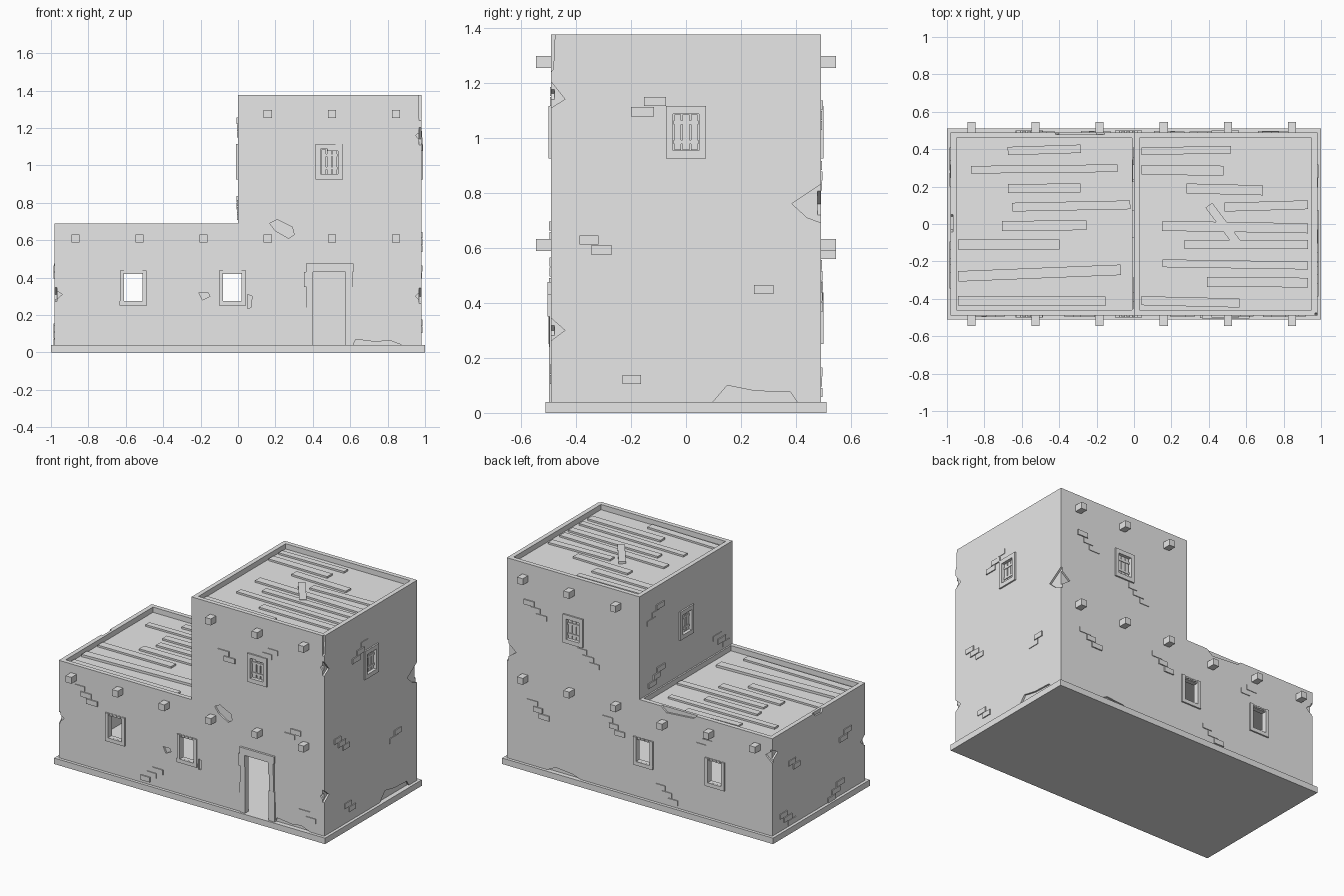
import bpy, bmesh, math, random

random.seed(4)
if "Cube" in bpy.data.objects:
    bpy.data.objects.remove(bpy.data.objects["Cube"], do_unlink=True)

clay = bpy.data.materials.new("pale_clay")
clay.use_nodes = True
clay.diffuse_color = (0.8, 0.8, 0.8, 1)
for node in clay.node_tree.nodes:
    if node.type == "BSDF_PRINCIPLED":
        node.inputs["Base Color"].default_value = clay.diffuse_color

# Each side maps (along, up, outward) to a place on that wall
WX, WY = 0.98, 0.49
SIDES = {
    "front": lambda u, v, d: (u, -WY - d, v),
    "back": lambda u, v, d: (u, WY + d, v),
    "right": lambda u, v, d: (WX + d, u, v),
    "left": lambda u, v, d: (-WX - d, u, v),
    "tower_left": lambda u, v, d: (-d, u, v),
    "roof": lambda u, v, d: (u, v, d),
}


def prism(name, side, points, inner, outer):
    """Closed solid from an outline on a wall, between two depths."""
    place = SIDES[side]
    bm = bmesh.new()
    low = [bm.verts.new(place(u, v, inner)) for u, v in points]
    high = [bm.verts.new(place(u, v, outer)) for u, v in points]
    bm.faces.new(low)
    bm.faces.new(high)
    n = len(points)
    for i in range(n):
        j = (i + 1) % n
        bm.faces.new((low[i], low[j], high[j], high[i]))
    bmesh.ops.recalc_face_normals(bm, faces=bm.faces)
    mesh = bpy.data.meshes.new(name)
    bm.to_mesh(mesh)
    bm.free()
    mesh.materials.append(clay)
    obj = bpy.data.objects.new(name, mesh)
    bpy.context.scene.collection.objects.link(obj)
    return obj


def rect(u0, u1, v0, v1):
    return [(u0, v0), (u1, v0), (u1, v1), (u0, v1)]


def block(name, side, u, v, w, h, inner, outer):
    return prism(name, side, rect(u - w / 2, u + w / 2, v - h / 2, v + h / 2), inner, outer)


# Stepped walls and foundation
LOW, TALL, T = 0.69, 1.375, 0.03
block("foundation", "roof", 0, 0, 2, 1.02, 0, 0.04)
walls = prism("walls", "front", [(-WX, 0.02), (WX, 0.02), (WX, TALL), (0, TALL),
                                 (0, LOW), (-WX, LOW)], -2 * WY, 0)
cutters = []


def cut(side, points, inner, outer=0.04):
    cutter = prism("cutter", side, points, inner, outer)
    cutter.hide_render = True
    cutters.append(cutter)


# Hollow inside, and sunken roofs behind the parapets
X = WX - T
cut("front", [(-X, T), (X, T), (X, TALL - 0.07), (T, TALL - 0.07),
              (T, LOW - 0.07), (-X, LOW - 0.07)], T - 2 * WY, -T)
LOW_ROOF, TALL_ROOF = LOW - 0.035, TALL - 0.035
cut("roof", rect(-X, -0.01, T - WY, WY - T), LOW_ROOF, LOW + 0.1)
cut("roof", rect(T, X, T - WY, WY - T), TALL_ROOF, TALL + 0.1)

# Open ground floor windows with a sill and side posts
for side in ("front", "back"):
    for x in (-0.56, -0.03):
        cut(side, rect(x - 0.05, x + 0.05, 0.275, 0.42), -0.05)
        block("window_sill", side, x, 0.262, 0.145, 0.025, -0.01, 0.01)
        for s in (-1, 1):
            block("window_post", side, x + s * 0.061, 0.355, 0.022, 0.165, -0.01, 0.01)
        for i in range(5):
            block("window_top_chip", side, x + (i - 2) * 0.027, 0.431, 0.018, 0.012, -0.01, 0.006)

# Shuttered tower windows
for side, u in (("front", 0.488), ("back", 0.488), ("right", 0), ("tower_left", 0)):
    z = 1.02
    cut(side, rect(u - 0.048, u + 0.048, z - 0.067, z + 0.067), -0.018)
    for s in (-1, 1):
        block("shutter_frame_side", side, u + s * 0.06, z, 0.025, 0.19, -0.01, 0.01)
        block("shutter_frame_bar", side, u, z + s * 0.081, 0.095, 0.028, -0.01, 0.01)
    for i in (-1, 0, 1):
        block("shutter_plank", side, u + i * 0.03, z, 0.024, 0.13, -0.02, -0.008)
    for s in (-1, 1):
        block("shutter_brace", side, u, z + s * 0.035, 0.09, 0.014, -0.02, -0.004)

# Doorway with stacked stone jambs
cut("front", rect(0.4, 0.575, T, 0.43), -0.05)
for inside, way in ((0.4, -1), (0.575, 1)):
    z = 0.04
    for h in (0.13, 0.07, 0.11, 0.08):
        w = random.uniform(0.034, 0.048)
        block("door_jamb", "front", inside + way * w / 2, z + h / 2, w, h, -0.025,
              random.uniform(0.006, 0.013))
        z += h
block("door_lintel", "front", 0.49, 0.453, 0.255, 0.047, -0.025, 0.014)

# Beam ends
for side in ("front", "back"):
    for i in range(6):
        x = -0.87 + i * 0.343
        z = 0.58 if side == "back" and i == 2 else 0.61
        block("beam_end", side, x, z, 0.043, 0.043, -0.02, 0.055)
        if i > 2:
            block("beam_end", side, x, 1.275, 0.043, 0.043, -0.02, 0.055)

# Plaster chips, some running over the corners and edges
E, F = WY + 0.03, WX + 0.03
chips = {
    "front": [
        [(0.17, 0.69), (0.21, 0.71), (0.29, 0.67), (0.3, 0.63), (0.27, 0.61), (0.2, 0.65)],
        [(-0.21, 0.32), (-0.16, 0.32), (-0.15, 0.3), (-0.19, 0.28)],
        [(0.05, 0.31), (0.075, 0.3), (0.07, 0.24), (0.05, 0.235)],
        [(-F, 0.36), (-0.94, 0.31), (-F, 0.25)],
        [(F, 1.21), (0.95, 1.16), (F, 1.09)],
        [(F, 0.36), (0.95, 0.3), (F, 0.24)],
        [(0.61, T), (0.63, 0.07), (0.74, 0.056), (0.81, 0.065), (0.9, T)],
    ],
    "right": [
        [(-E, 1.24), (-0.44, 1.14), (-E, 1.09)],
        [(E, 0.85), (0.385, 0.76), (0.44, 0.71), (E, 0.68)],
        [(-E, 0.37), (-0.44, 0.3), (-E, 0.24)],
        [(0.09, T), (0.15, 0.1), (0.25, 0.08), (0.38, 0.075), (0.41, T)],
        [(-E, 1.4), (-0.475, 1.4), (-0.482, 1.25), (-E, 1.2)],
    ],
    "back": [
        [(-0.45, 0.72), (-0.4, 0.67), (-0.2, 0.655), (-0.12, 0.72)],
        [(F, 0.84), (0.91, 0.76), (F, 0.69)],
        [(-F, 0.63), (-0.93, 0.57), (-F, 0.5)],
        [(0.4, T), (0.5, 0.06), (0.62, 0.07), (0.7, T)],
    ],
    "left": [
        [(-0.06, 0.72), (-0.03, 0.665), (0.04, 0.67), (0.07, 0.72)],
        [(E, 0.63), (0.43, 0.58), (E, 0.52)],
        [(-E, 0.37), (-0.44, 0.31), (-E, 0.25)],
    ],
}
for side, outlines in chips.items():
    for outline in outlines:
        cut(side, outline, -0.012)

# Carve all openings, then discard the helpers
for cutter in cutters:
    mod = walls.modifiers.new("carve", "BOOLEAN")
    mod.operation, mod.solver, mod.object = "DIFFERENCE", "EXACT", cutter
bpy.context.view_layer.update()
graph = bpy.context.evaluated_depsgraph_get()
carved = bpy.data.meshes.new_from_object(walls.evaluated_get(graph))
walls.modifiers.clear()
walls.data = carved
for cutter in cutters:
    bpy.data.objects.remove(cutter, do_unlink=True)

# Small groups of exposed bricks
bricks = {
    "front": [(-0.8, 0.53), (-0.27, 0.13), (0.26, 1.05), (0.58, 1.15), (0.75, 0.66), (0.86, 0.14)],
    "right": [(-0.33, 0.61), (0.26, 0.43), (-0.09, 1.15), (-0.22, 0.14)],
    "back": [(0.79, 1.1), (0.4, 0.88), (0.77, 0.44), (0.21, 0.48), (-0.18, 0.13), (-0.48, 0.52)],
    "left": [(0.26, 0.44), (-0.28, 0.43), (0.35, 0.12), (-0.2, 0.11)],
    "tower_left": [(0.29, 0.8), (-0.35, 0.78), (0.3, 1.22)],
}
for side, spots in bricks.items():
    for u, v in spots:
        way = random.choice((-1, 1))
        for i in range(random.choice((2, 3))):
            block("brick", side, u + way * (i - 0.5) * 0.045, v + (0.5 - i) * 0.037,
                  random.uniform(0.065, 0.085), 0.033, -0.01, random.uniform(0.004, 0.008))


# Weathered roof planks
def plank(x0, y0, x1, y1, width, z):
    a = math.atan2(y1 - y0, x1 - x0)
    dx, dy = -math.sin(a) * width / 2, math.cos(a) * width / 2
    prism("roof_plank", "roof", [(x0 - dx, y0 - dy), (x1 - dx, y1 - dy),
                                 (x1 + dx, y1 + dy), (x0 + dx, y0 + dy)], z - 0.01, z + 0.012)


for left, right, z in ((-0.94, -0.02, LOW_ROOF), (0.04, 0.93, TALL_ROOF)):
    for row in range(9):
        y = -0.41 + row * 0.1
        if z == LOW_ROOF and row in (1, 2):
            continue
        length = random.uniform(0.35, 0.85)
        start = random.choice((left, right - length, (left + right - length) / 2))
        plank(start, y, start + length, y + random.uniform(-0.015, 0.015),
              random.uniform(0.04, 0.055), z)
plank(-0.94, -0.28, -0.07, -0.245, 0.056, LOW_ROOF + 0.004)
plank(0.4, 0.1, 0.55, -0.1, 0.045, TALL_ROOF + 0.004)
